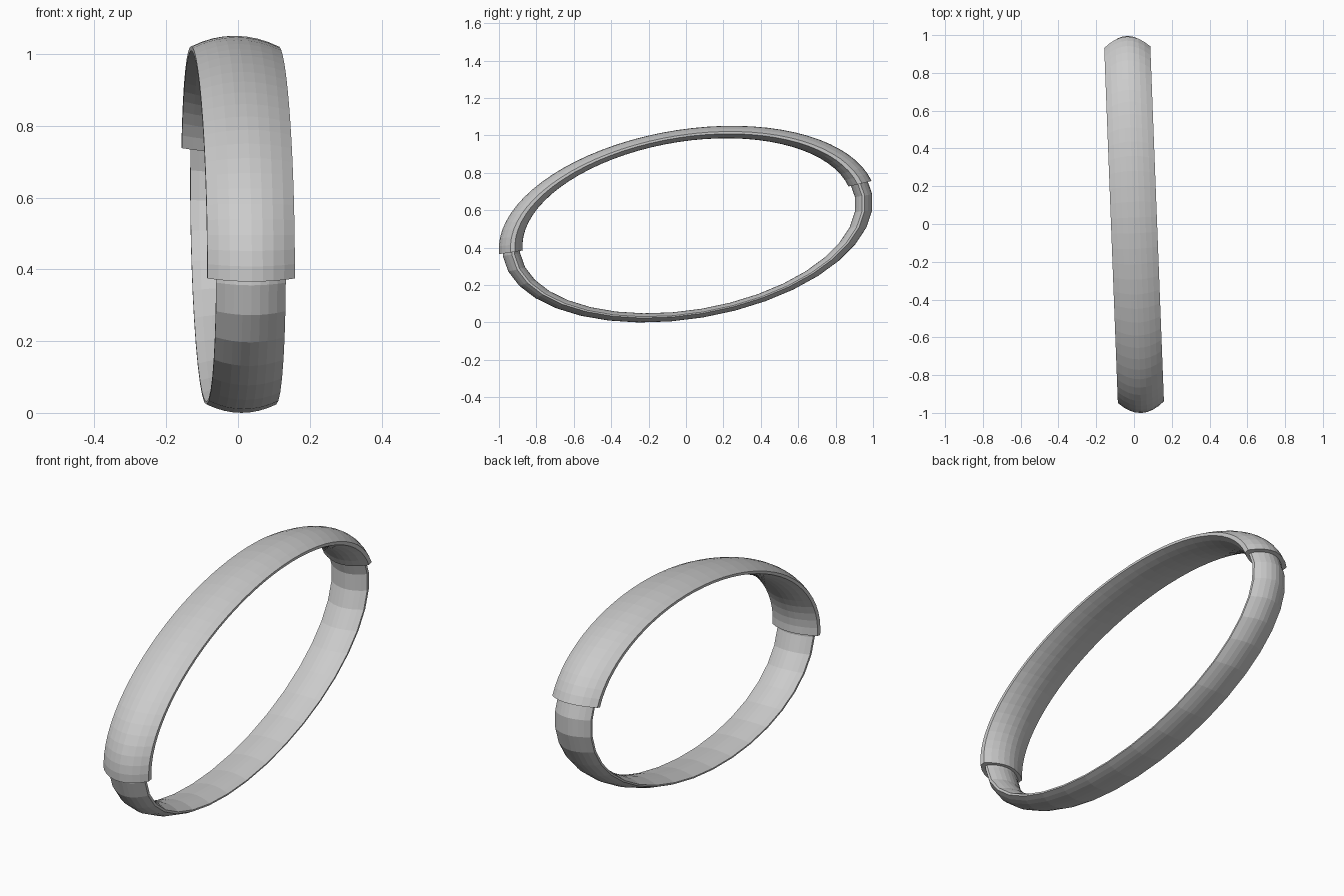
import bpy, bmesh
from math import sin, cos, pi, radians
from mathutils import Matrix

if "Cube" in bpy.data.objects:
    bpy.data.objects.remove(bpy.data.objects["Cube"])


def lens_profile(half_width, outer, edge_out, edge_in, inner, n=8):
    """Closed (x, radius) section: domed outside, thin rim, domed inside."""
    pts = []
    for r_mid, r_edge, s in ((outer, edge_out, 1), (inner, edge_in, -1)):
        for i in range(n + 1):
            u = -1 + 2 * i / n
            pts.append((s * u * half_width, r_edge + (r_mid - r_edge) * (1 - u * u)))
    return pts


def band(name, profile, start, end, segments):
    """Sweep the section round an arc that is squashed to half height."""
    bm = bmesh.new()
    rings = []
    for i in range(segments + 1):
        a = radians(start + (end - start) * i / segments)
        rings.append([bm.verts.new((x, r * cos(a), 0.5 * r * sin(a))) for x, r in profile])
    k = len(profile)
    for p, q in zip(rings, rings[1:]):
        for j in range(k):
            bm.faces.new((p[j], p[(j + 1) % k], q[(j + 1) % k], q[j]))
    bm.faces.new(rings[0])
    bm.faces.new(rings[-1][::-1])
    bmesh.ops.recalc_face_normals(bm, faces=bm.faces)
    # tilt and place the whole bangle
    bm.transform(Matrix.Translation((0, 0.008, 0.521))
                 @ Matrix.Rotation(radians(2.2), 4, 'Z')
                 @ Matrix.Rotation(radians(9.5), 4, 'X'))
    me = bpy.data.meshes.new(name)
    bm.to_mesh(me)
    bm.free()
    ob = bpy.data.objects.new(name, me)
    bpy.context.collection.objects.link(ob)
    return ob


# wide upper half and the narrower lower half that slides into it
band("upper_band", lens_profile(0.122, 1.02, 0.962, 0.938, 0.892), 7.9, 178.5, 36)
band("lower_band", lens_profile(0.097, 1.002, 0.957, 0.943, 0.908), 170, 370, 20)
